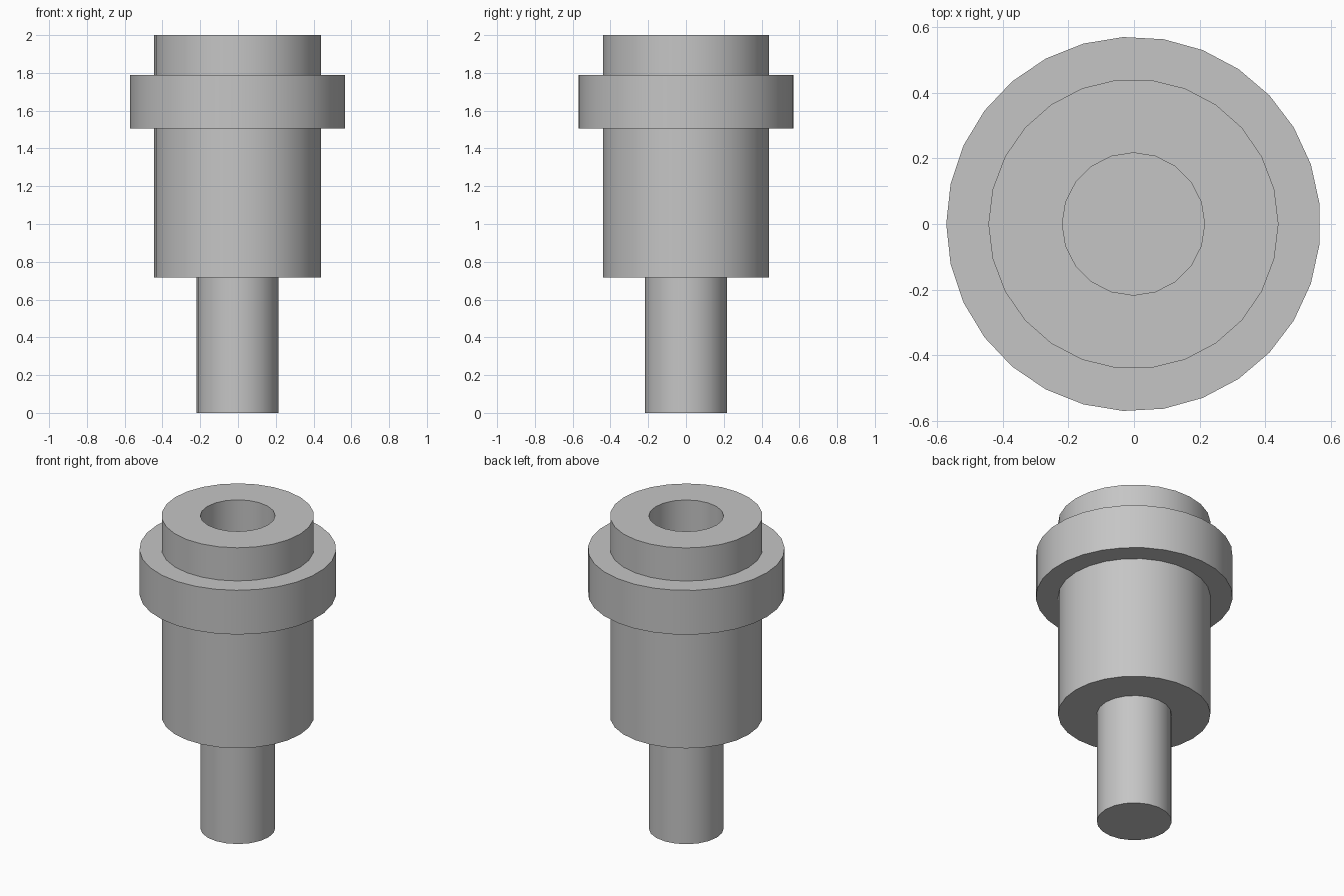
import bpy

if "Cube" in bpy.data.objects:
    bpy.data.objects.remove(bpy.data.objects["Cube"])

AXIS_X = -0.0017      # odd-sided flange puts the axis slightly off the box centre
PIN_R, BODY_R, FLANGE_R = 0.217, 0.442, 0.5705
PIN_TOP, FLANGE_LOW, FLANGE_HIGH, TOP = 0.718, 1.505, 1.788, 2.0

grey = bpy.data.materials.new("plain grey")
grey.use_nodes = True
colour = (0.56, 0.56, 0.56, 1)
grey.diffuse_color = colour
grey.node_tree.nodes["Principled BSDF"].inputs["Base Color"].default_value = colour


def cylinder(name, radius, low, high, sides):
    """Upright cylinder whose first corner lies on +x."""
    bpy.ops.mesh.primitive_cylinder_add(vertices=sides, radius=radius, depth=high - low,
                                        location=(AXIS_X, 0, (low + high) / 2),
                                        rotation=(0, 0, 1.5707963))
    obj = bpy.context.object
    obj.name = name
    bpy.ops.object.transform_apply(location=False, rotation=True, scale=True)
    obj.data.materials.append(grey)
    return obj


def cut(obj, cutter):
    """Subtract the cutter from the part and discard it."""
    mod = obj.modifiers.new("bore", 'BOOLEAN')
    mod.operation = 'DIFFERENCE'
    mod.solver = 'EXACT'
    mod.object = cutter
    bpy.context.view_layer.objects.active = obj
    bpy.ops.object.modifier_apply(modifier=mod.name)
    bpy.data.objects.remove(cutter)


# Lower pin, set slightly into the body
pin = cylinder("pin", PIN_R, 0, PIN_TOP + 0.03, 20)

# Body with a blind socket as deep as the pin is long
body = cylinder("body", BODY_R, PIN_TOP, TOP, 26)
cut(body, cylinder("socket_cutter", PIN_R, TOP - PIN_TOP, TOP + 0.1, 20))

# Flange collar around the body
flange = cylinder("flange", FLANGE_R, FLANGE_LOW, FLANGE_HIGH, 29)
cut(flange, cylinder("collar_cutter", BODY_R - 0.03, FLANGE_LOW - 0.1, FLANGE_HIGH + 0.1, 26))

# Smooth round walls, crisp rims
for obj in (pin, body, flange):
    bpy.ops.object.select_all(action='DESELECT')
    obj.select_set(True)
    bpy.context.view_layer.objects.active = obj
    bpy.ops.object.shade_smooth_by_angle()
